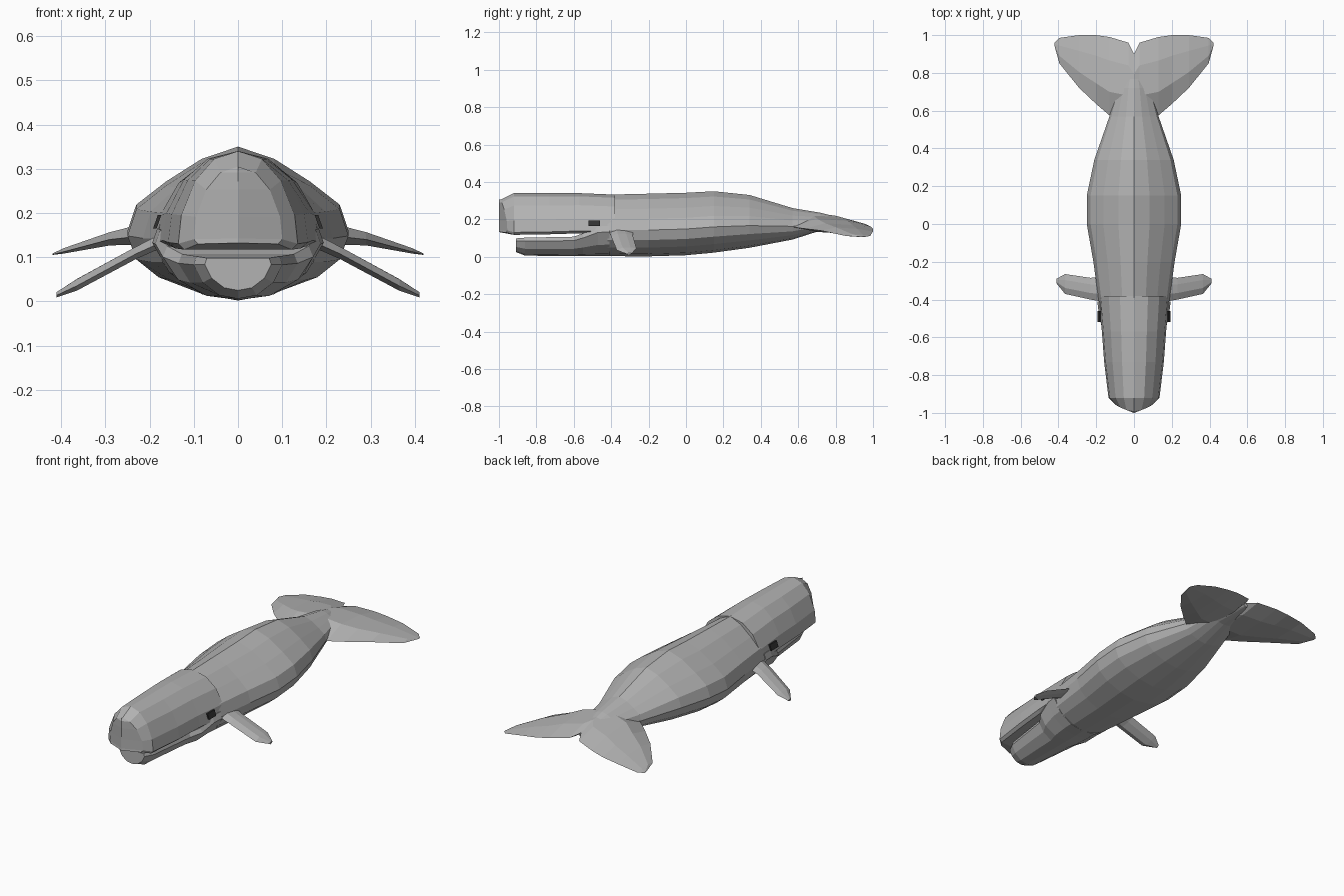
import bpy

if "Cube" in bpy.data.objects:
    bpy.data.objects.remove(bpy.data.objects["Cube"])


def material(name, value):
    mat = bpy.data.materials.new(name)
    mat.diffuse_color = (value, value, value, 1)
    mat.use_nodes = True
    mat.node_tree.nodes["Principled BSDF"].inputs["Base Color"].default_value = mat.diffuse_color
    return mat


GREY = material("whale grey", 0.45)
DARK = material("eye dark", 0.03)


def loft(name, rings, mat=GREY):
    """Skin a list of equal closed rings, capping both ends."""
    n = len(rings[0])
    verts = [p for ring in rings for p in ring]
    faces = [list(range(n)), list(range(len(verts) - n, len(verts)))]
    for k in range(len(rings) - 1):
        for i in range(n):
            j = (i + 1) % n
            faces.append([k * n + i, k * n + j, (k + 1) * n + j, (k + 1) * n + i])
    mesh = bpy.data.meshes.new(name)
    mesh.from_pydata(verts, [], faces)
    mesh.materials.append(mat)
    obj = bpy.data.objects.new(name, mesh)
    bpy.context.collection.objects.link(obj)
    # weld and make the normals face outwards
    bpy.context.view_layer.objects.active = obj
    obj.select_set(True)
    bpy.ops.object.mode_set(mode='EDIT')
    bpy.ops.mesh.select_all(action='SELECT')
    bpy.ops.mesh.remove_doubles(threshold=0.0005)
    bpy.ops.mesh.normals_make_consistent(inside=False)
    bpy.ops.object.mode_set(mode='OBJECT')
    obj.select_set(False)
    return obj


def ring(profile, y, w, bottom, top, bow=0):
    """Symmetric cross-section from a half profile of (width, height) fractions."""
    half = [(a * w, y + bow * a * a, bottom + b * (top - bottom)) for a, b in profile]
    return half + [(-x, yy, z) for x, yy, z in half[-2:0:-1]]


# Body: station = y, half width, bottom, top
BODY = [(0, 1), (.33, .915), (.65, .76), (.92, .6), (1, .42),
        (.92, .26), (.72, .14), (.36, .04), (0, 0)]
loft("body", [ring(BODY, *s) for s in [
    (-.42, .185, .003, .332), (-.2, .215, .002, .337), (0, .25, .008, .342),
    (.15, .25, .022, .35), (.34, .21, .048, .33), (.57, .13, .092, .26),
    (.72, .09, .14, .235), (.9, .01, .165, .19)]])

# Upper head, with a vertical ridge on the snout
HEAD = [(0, 1), (.4, .92), (.72, .7), (.95, .35), (1, .06), (.9, 0), (0, 0)]
loft("head", [ring(HEAD, *s) for s in [
    (-1, .001, .132, .305), (-.99, .1, .13, .305, .035), (-.92, .135, .117, .34),
    (-.73, .158, .12, .34), (-.57, .17, .125, .34), (-.38, .186, .12, .332)]])

# Lower jaw, rising into cheeks at the back
JAW = [(0, 1), (.94, 1), (1, .8), (.8, .38), (.42, .08), (0, 0)]
loft("lower_jaw", [ring(JAW, *s) for s in [
    (-.91, .075, .025, .098), (-.86, .1, .006, .102), (-.6, .135, .003, .107),
    (-.55, .17, .003, .125), (-.47, .187, .003, .162), (-.41, .194, .003, .165)]])


def blade(x, y0, y1, z0, z1, up, down):
    """Thin foil section between a leading and a trailing edge."""
    def at(t, dz):
        return (x, y0 + t * (y1 - y0), z0 + t * (z1 - z0) + dz)
    return [at(0, 0), at(.3, up), at(.7, up * .7), at(1, 0), at(.7, -down * .7), at(.3, -down)]


# Tail flukes: leading y, trailing y, leading z, trailing z, thickness up and down
half = [(.03, .56, .96, .18, .175, .045, .03), (.13, .575, .99, .158, .16, .045, .025),
        (.2, .635, 1, .15, .148, .03, .02), (.29, .72, 1, .14, .135, .018, .012),
        (.395, .85, .985, .112, .112, .008, .004), (.42, .94, .96, .106, .106, .002, .001)]
flukes = [blade(-s[0], *s[1:]) for s in half[::-1]]
flukes.append(blade(0, .55, .9, .18, .188, .05, .03))
flukes += [blade(*s) for s in half]
loft("tail_flukes", flukes)

for side, label in ((1, "right"), (-1, "left")):
    # Side flipper, sloping outwards and down
    loft(label + "_flipper", [blade(side * x, *s) for x, *s in [
        (.17, -.41, -.28, .135, .14, .018, .014), (.23, -.4, -.285, .108, .115, .014, .014),
        (.365, -.37, -.265, .035, .045, .012, .014), (.41, -.315, -.29, .014, .018, .006, .006)]])
    # Eye plate on the side of the head
    loft(label + "_eye", [[(side * (x - (z - .165) * .35), y, z) for y, z in
                           ((-.52, .165), (-.46, .165), (-.46, .195), (-.52, .195))]
                          for x in (.184, .192)], DARK)
